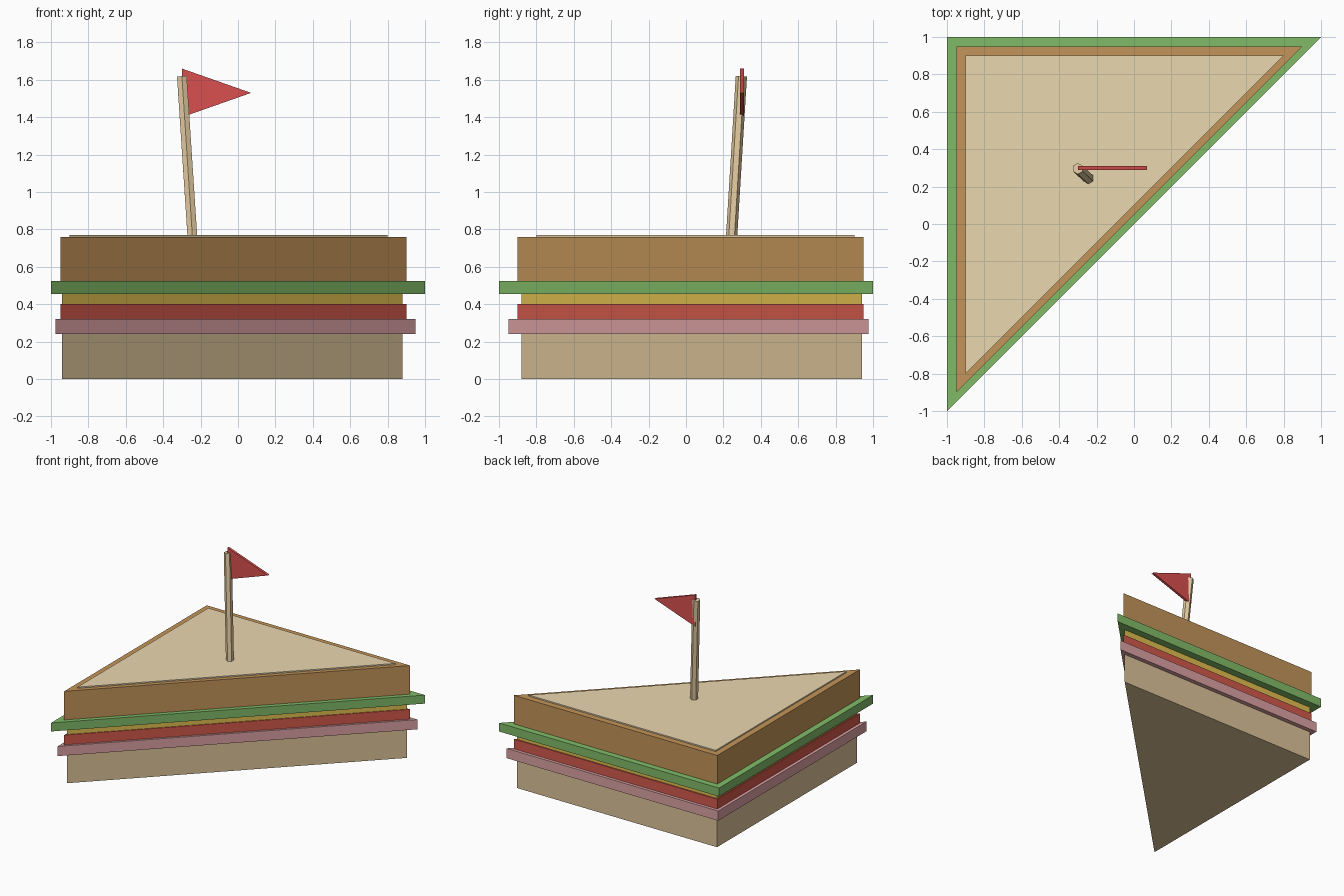
import bpy
from mathutils import Vector

if "Cube" in bpy.data.objects:
    bpy.data.objects.remove(bpy.data.objects["Cube"])


def colour(obj, rgb):
    m = bpy.data.materials.new(obj.name + "_colour")
    m.diffuse_color = (*rgb, 1)
    m.use_nodes = True
    m.node_tree.nodes["Principled BSDF"].inputs["Base Color"].default_value = m.diffuse_color
    obj.data.materials.append(m)


def prism(name, outline, offset, rgb):
    """Closed prism: a 3D outline swept along an offset vector."""
    n = len(outline)
    base = [Vector(p) for p in outline]
    verts = base + [p + Vector(offset) for p in base]
    faces = [tuple(reversed(range(n))), tuple(range(n, 2 * n))]
    faces += [(i, (i + 1) % n, (i + 1) % n + n, i + n) for i in range(n)]
    mesh = bpy.data.meshes.new(name)
    mesh.from_pydata(verts, [], faces)
    obj = bpy.data.objects.new(name, mesh)
    bpy.context.collection.objects.link(obj)
    colour(obj, rgb)
    return obj


# Triangular layers: name, square-corner reach, far-tip reach, z range, colour
layers = [
    ("bottom_bread", 0.94, 0.88, 0.00, 0.24, (0.72, 0.55, 0.32)),
    ("ham", 0.975, 0.95, 0.24, 0.32, (0.72, 0.36, 0.37)),
    ("tomato", 0.95, 0.90, 0.32, 0.40, (0.65, 0.10, 0.07)),
    ("cheese", 0.94, 0.88, 0.40, 0.455, (0.75, 0.52, 0.08)),
    ("lettuce", 1.00, 1.00, 0.455, 0.525, (0.22, 0.50, 0.14)),
    ("top_bread_crust", 0.95, 0.90, 0.525, 0.76, (0.55, 0.30, 0.10)),
    ("top_bread_crumb", 0.90, 0.80, 0.76, 0.77, (0.82, 0.68, 0.43)),
]
for name, a, b, z0, z1, rgb in layers:
    prism(name, [(-a, a, z0), (-a, -b, z0), (b, a, z0)], (0, 0, z1 - z0), rgb)

# Leaning six-sided pick
low, high = Vector((-0.24, 0.24, 0.70)), Vector((-0.30, 0.296, 1.618))
axis = high - low
bpy.ops.mesh.primitive_cylinder_add(vertices=6, radius=0.03, depth=axis.length,
                                    location=(low + high) / 2)
pick = bpy.context.object
pick.name = "pick"
pick.rotation_mode = 'QUATERNION'
pick.rotation_quaternion = Vector((0, 0, 1)).rotation_difference(axis)
colour(pick, (0.78, 0.60, 0.36))

# Pennant flag
prism("flag", [(-0.30, 0.29, 1.40), (0.07, 0.29, 1.53), (-0.30, 0.29, 1.66)],
      (0, 0.02, 0), (0.70, 0.08, 0.08)).data.flip_normals()

# The flag outline winds the other way from the layers, so make normals consistent
import bmesh
for obj in bpy.context.collection.objects:
    bm = bmesh.new()
    bm.from_mesh(obj.data)
    bmesh.ops.recalc_face_normals(bm, faces=bm.faces)
    bm.to_mesh(obj.data)
    bm.free()
